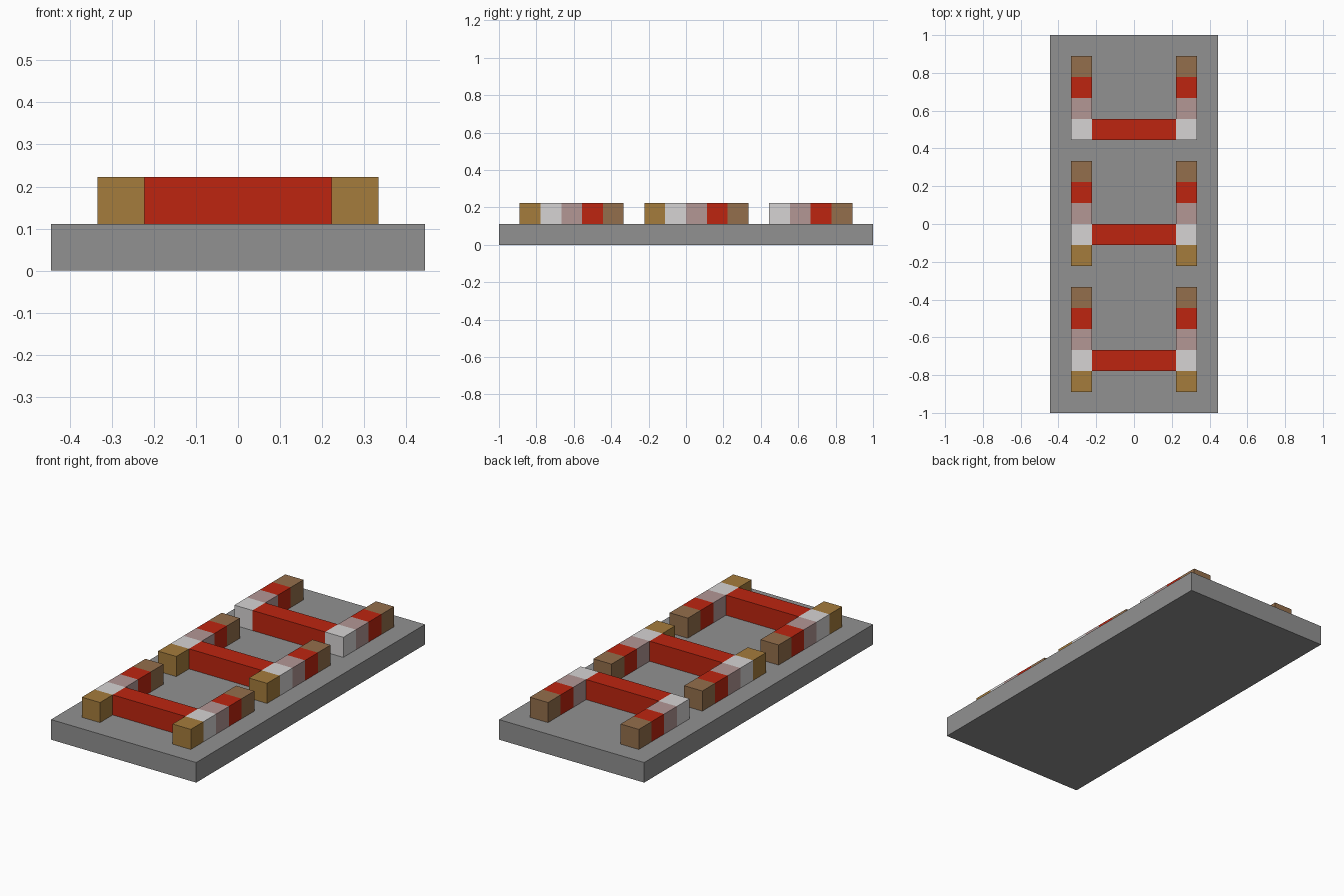
import bpy
import bmesh
from mathutils import Vector

if "Cube" in bpy.data.objects:
    bpy.data.objects.remove(bpy.data.objects["Cube"], do_unlink=True)

U = 1 / 9  # one grid unit


def material(name, rgb):
    linear = [((c / 255 + 0.055) / 1.055) ** 2.4 for c in rgb]
    m = bpy.data.materials.new(name)
    m.use_nodes = True
    m.diffuse_color = (*linear, 1)
    m.node_tree.nodes["Principled BSDF"].inputs["Base Color"].default_value = (*linear, 1)
    return m


grey = material("grey", (145, 145, 145))
gold = material("gold_tan", (165, 124, 60))
white = material("off_white", (214, 212, 212))
pink = material("dusty_pink", (179, 151, 149))
red = material("red", (190, 37, 16))
brown = material("brown", (148, 111, 76))


def block(name, low, high, mat):
    """Box between two corners given in grid units."""
    low, high = Vector(low) * U, Vector(high) * U
    bm = bmesh.new()
    bmesh.ops.create_cube(bm, size=1)
    bmesh.ops.scale(bm, vec=high - low, verts=bm.verts)
    mesh = bpy.data.meshes.new(name)
    bm.to_mesh(mesh)
    bm.free()
    mesh.materials.append(mat)
    ob = bpy.data.objects.new(name, mesh)
    ob.location = (low + high) / 2
    bpy.context.collection.objects.link(ob)
    return ob


# Base slab
block("base_plate", (-4, -9, 0), (4, 9, 1), grey)

# Three H or U shaped groups: name, y of the crossbar, has front stubs
for group, y, has_stub in (("front", -7, True), ("middle", -1, True), ("back", 4, False)):
    block(f"{group}_crossbar", (-2, y, 1), (2, y + 1, 2), red)
    # Striped side rails, front to back
    stripes = [("joint", white), ("pink_block", pink), ("red_block", red), ("rear_end", brown)]
    for side, x in (("left", 2), ("right", -3)):
        for i, (part, mat) in enumerate(stripes):
            block(f"{group}_{side}_{part}", (x, y + i, 1), (x + 1, y + i + 1, 2), mat)
        if has_stub:
            block(f"{group}_{side}_front_end", (x, y - 1, 1), (x + 1, y, 2), gold)
